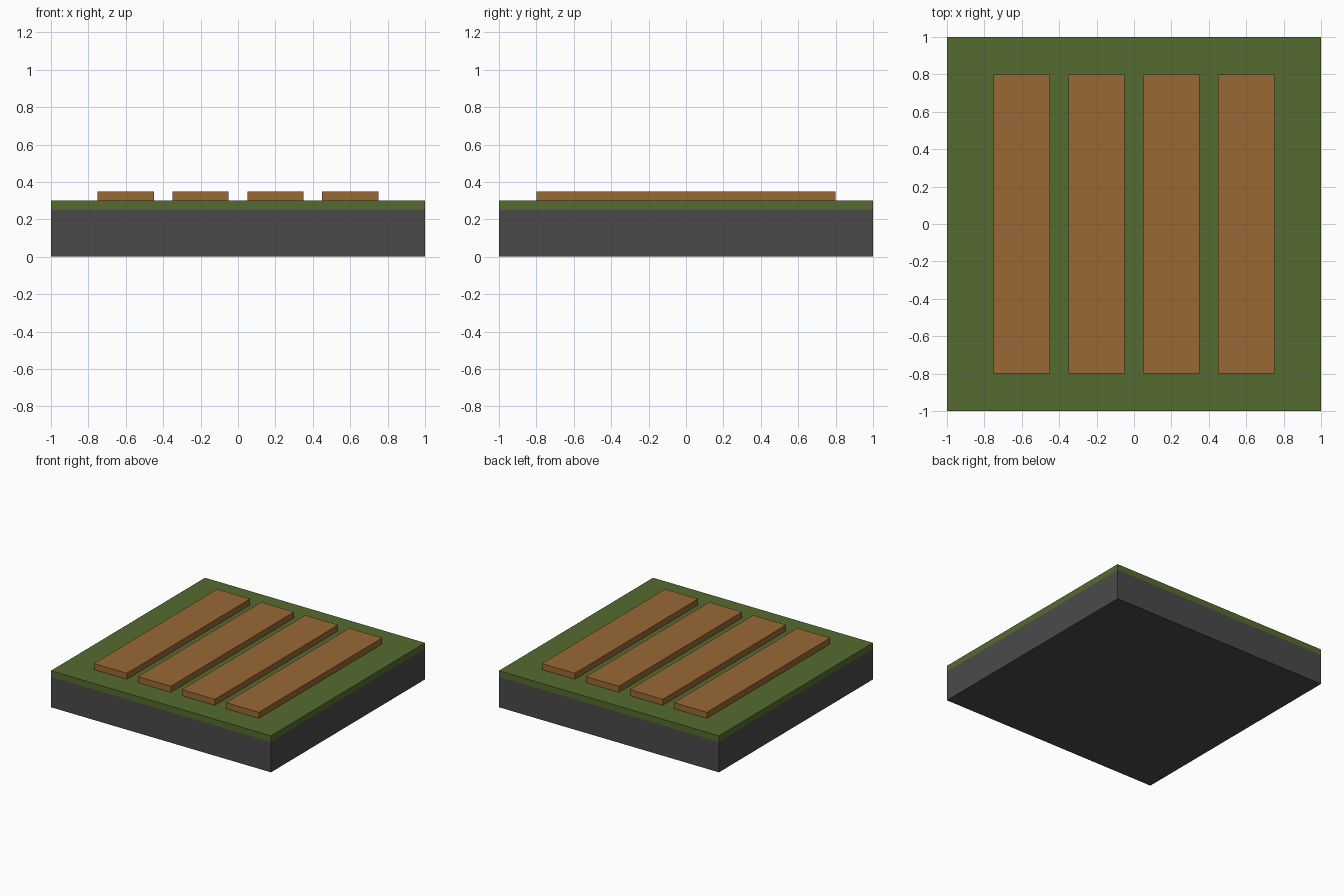
import bpy

cube = bpy.data.objects.get("Cube")
if cube:
    bpy.data.objects.remove(cube, do_unlink=True)


def make_material(name, rgb):
    mat = bpy.data.materials.new(name)
    mat.use_nodes = True
    color = (*rgb, 1.0)
    mat.diffuse_color = color
    bsdf = next(n for n in mat.node_tree.nodes if n.type == 'BSDF_PRINCIPLED')
    bsdf.inputs["Base Color"].default_value = color
    return mat


def add_box(name, x, width, depth, z_low, z_high, mat):
    """Box centred on y = 0 between two heights."""
    bpy.ops.mesh.primitive_cube_add(size=1, location=(x, 0, (z_low + z_high) / 2))
    obj = bpy.context.object
    obj.name = name
    obj.scale = (width, depth, z_high - z_low)
    bpy.ops.object.transform_apply(location=False, rotation=False, scale=True)
    obj.data.materials.append(mat)
    return obj


stone = make_material("dark grey stone", (0.0685, 0.0685, 0.0685))
grass = make_material("olive green grass", (0.0908, 0.147, 0.0284))
soil = make_material("brown soil", (0.314, 0.138, 0.034))

# Stone base and the grass layer resting on it
add_box("base_slab", 0, 2.0, 2.0, 0.0, 0.25, stone)
add_box("grass_layer", 0, 2.0, 2.0, 0.25, 0.30, grass)

# Four evenly spaced raised strips
for i in range(4):
    add_box(f"raised_strip_{i + 1}", -0.6 + 0.4 * i, 0.3, 1.6, 0.30, 0.35, soil)
